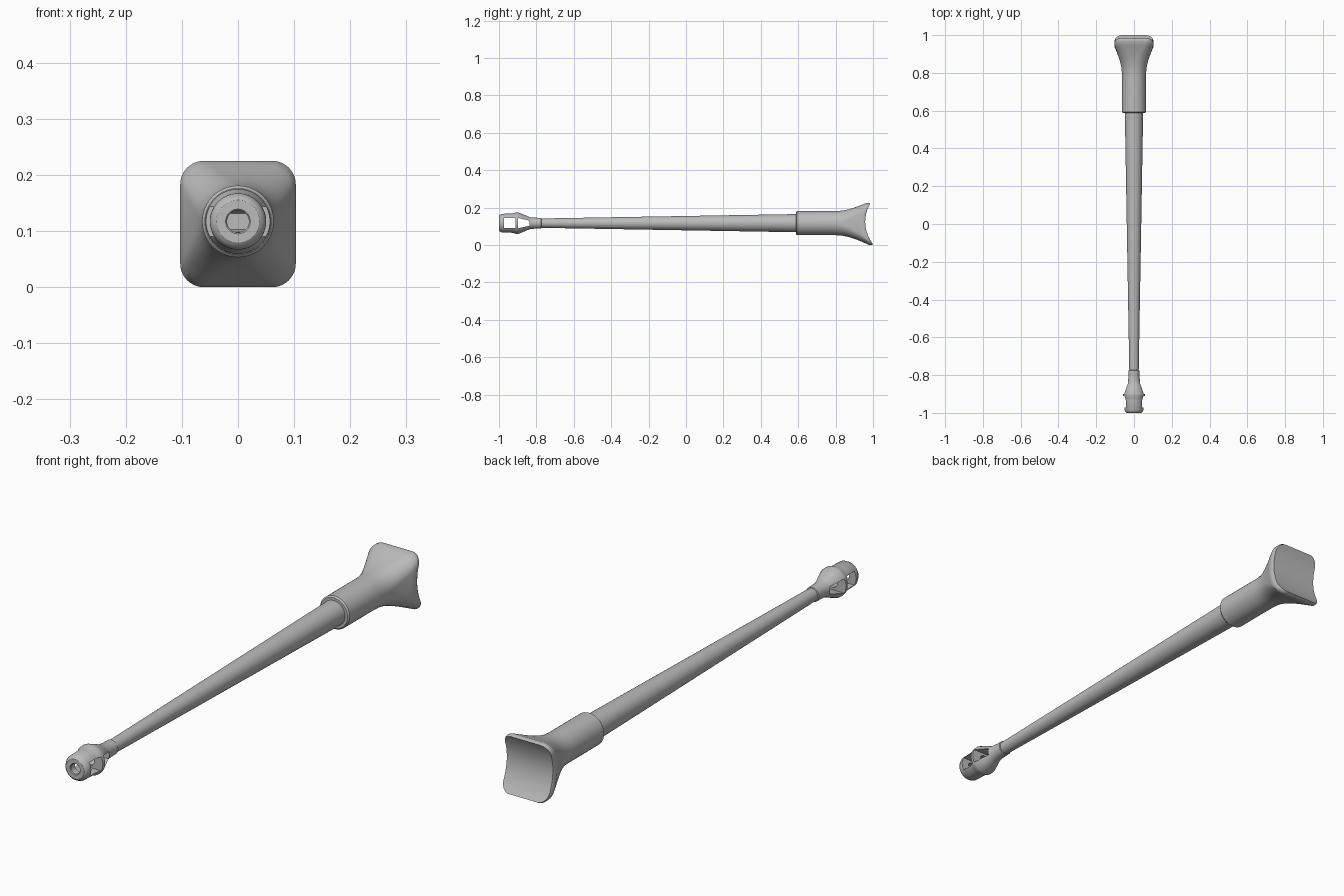
import bpy, bmesh, math

if "Cube" in bpy.data.objects:
    bpy.data.objects.remove(bpy.data.objects["Cube"])

AXIS = 0.117      # height of the tube axis
SEG = 48

steel = bpy.data.materials.new("grey steel")
steel.diffuse_color = (0.5, 0.5, 0.5, 1)
steel.use_nodes = True
steel.node_tree.nodes["Principled BSDF"].inputs["Base Color"].default_value = steel.diffuse_color


def finish(name, bm, angle=32):
    bmesh.ops.remove_doubles(bm, verts=bm.verts, dist=1e-5)
    bmesh.ops.recalc_face_normals(bm, faces=bm.faces)
    me = bpy.data.meshes.new(name)
    bm.to_mesh(me)
    bm.free()
    ob = bpy.data.objects.new(name, me)
    bpy.context.collection.objects.link(ob)
    me.materials.append(steel)
    smooth(ob, angle)
    return ob


def smooth(ob, angle=32):
    bpy.ops.object.select_all(action='DESELECT')
    ob.select_set(True)
    bpy.context.view_layer.objects.active = ob
    bpy.ops.object.shade_smooth_by_angle(angle=math.radians(angle))


def turned(name, profile):
    """Revolve a (y, radius) profile around the tube axis."""
    bm = bmesh.new()
    rings = []
    for y, r in profile:
        rings.append([bm.verts.new((r * math.cos(2 * math.pi * i / SEG), y,
                                    AXIS + r * math.sin(2 * math.pi * i / SEG)))
                      for i in range(SEG)])
    for a, b in zip(rings, rings[1:]):
        for i in range(SEG):
            j = (i + 1) % SEG
            bm.faces.new((a[i], a[j], b[j], b[i]))
    bm.faces.new(rings[0])
    bm.faces.new(rings[-1])
    return finish(name, bm)


def window_cutter(y0, h0, y1, h1):
    """Prism running across the tube, tapering from half height h0 to h1."""
    bm = bmesh.new()
    outline = [(y0, -h0), (y1, -h1), (y1, h1), (y0, h0)]
    vs = [bm.verts.new((-0.1, y, AXIS + h)) for y, h in outline]
    face = bm.faces.new(vs)
    ext = bmesh.ops.extrude_face_region(bm, geom=[face])
    for v in ext["geom"]:
        if isinstance(v, bmesh.types.BMVert):
            v.co.x = 0.1
    ob = finish("window_cutter", bm)
    ob.hide_render = True
    return ob


# Tapered barrel
turned("barrel", [(-0.80, 0.0245), (-0.775, 0.025), (0.62, 0.049)])

# Muzzle brake with a blind bore and side windows
brake = turned("muzzle_brake", [
    (-0.86, 0.0195), (-0.997, 0.0195), (-1.0, 0.022), (-1.0, 0.038), (-0.996, 0.044),
    (-0.985, 0.050), (-0.935, 0.051), (-0.922, 0.053), (-0.908, 0.058),
    (-0.898, 0.058), (-0.87, 0.047), (-0.845, 0.036), (-0.83, 0.031),
    (-0.80, 0.029), (-0.775, 0.0285), (-0.773, 0.024)])
for shape in [(-0.972, 0.027, -0.911, 0.027), (-0.899, 0.028, -0.837, 0.014)]:
    cutter = window_cutter(*shape)
    mod = brake.modifiers.new("window", 'BOOLEAN')
    mod.operation = 'DIFFERENCE'
    mod.solver = 'EXACT'
    mod.object = cutter
    bpy.context.view_layer.objects.active = brake
    bpy.ops.object.modifier_move_to_index(modifier=mod.name, index=0)
    bpy.ops.object.modifier_apply(modifier=mod.name)
    bpy.data.objects.remove(cutter, do_unlink=True)
smooth(brake)


# Collar flaring into a rounded rectangular mount with a hollowed back
def outline(hw, hh, cr, arc=10, side=10):
    pts = []
    for k, (sx, sz) in enumerate([(1, 1), (-1, 1), (-1, -1), (1, -1)]):
        for i in range(arc + 1):
            a = math.pi / 2 * (k + i / arc)
            pts.append((sx * (hw - cr) + cr * math.cos(a), sz * (hh - cr) + cr * math.sin(a)))
        if k in (1, 3):       # extra points down the upright sides
            for i in range(1, side):
                pts.append((-sx * -hw, sz * (hh - cr) * (1 - 2 * i / side)))
    return pts


def bow(t):
    """Back surface offset: hollow in the middle, leaning at the top."""
    return -0.0075 * (1 + t) - 0.034 * (1 - t * t)


R = 0.064
HW, HH, CR, ZC = 0.103, 0.1125, 0.042, 0.1125
# (y, half width, half height, corner radius, share of bow, centre height)
sections = [(0.588, 0.048, 0.048, 0.048, 0, AXIS), (0.588, 0.059, 0.059, 0.059, 0, AXIS),
            (0.594, R, R, R, 0, AXIS), (0.78, R, R, R, 0, AXIS)]
for f, g in [(0.15, 0.015), (0.3, 0.07), (0.45, 0.19), (0.6, 0.37), (0.75, 0.59), (0.9, 0.83), (1, 1)]:
    sections.append((0.78 + 0.2 * f, R + (HW - R) * g, R + (HH - R) * g,
                     R + (CR - R) * g, f, AXIS + (ZC - AXIS) * g))
sections += [(0.993, HW, HH, CR, 1, ZC), (1.0, HW - 0.004, HH - 0.004, CR - 0.004, 1, ZC)]

bm = bmesh.new()
rings = []
for y, hw, hh, cr, w, zc in sections:
    rings.append([bm.verts.new((x, y + w * bow(z / hh), zc + z)) for x, z in outline(hw, hh, cr)])
n = len(rings[0])
for a, b in zip(rings, rings[1:]):
    for i in range(n):
        j = (i + 1) % n
        bm.faces.new((a[i], a[j], b[j], b[i]))
bm.faces.new(rings[0])
# Hollow back closed by strips between the left and right edges
right = [v for v in rings[-1] if v.co.x > 0]
left = [v for v in rings[-1] if v.co.x < 0]
right.sort(key=lambda v: v.co.z)
left.sort(key=lambda v: v.co.z)
for i in range(len(right) - 1):
    bm.faces.new((right[i], right[i + 1], left[i + 1], left[i]))
finish("flared_mount", bm, 35)
